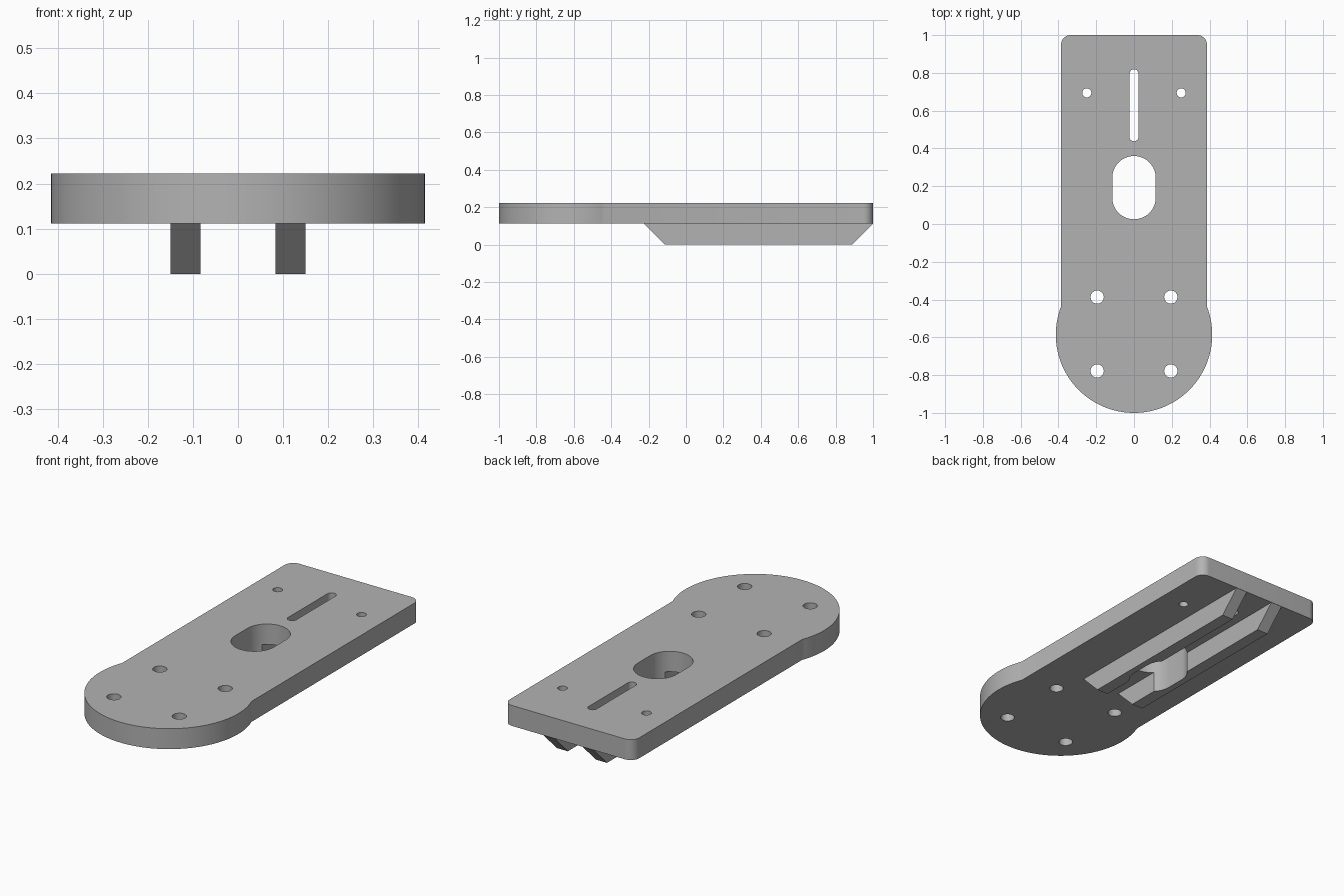
import bpy, bmesh
from math import sin, cos, pi, asin, sqrt, radians

if "Cube" in bpy.data.objects:
    bpy.data.objects.remove(bpy.data.objects["Cube"])

TOP, UNDERSIDE = 0.222, 0.112
HALF_W, HEAD_R, CORNER = 0.386, 0.414, 0.05
HEAD_Y = HEAD_R - 1

grey = bpy.data.materials.new("plain grey")
grey.use_nodes = True
colour = (0.45, 0.45, 0.45, 1)
grey.diffuse_color = colour
grey.node_tree.nodes["Principled BSDF"].inputs["Base Color"].default_value = colour


def arc(cx, cy, r, a0, a1, n):
    return [(cx + r * cos(a0 + (a1 - a0) * i / n), cy + r * sin(a0 + (a1 - a0) * i / n))
            for i in range(n + 1)]


def extrude(name, points, depth):
    """Closed prism from a loop of 3D points swept along a vector."""
    bm = bmesh.new()
    face = bm.faces.new([bm.verts.new(p) for p in points])
    swept = bmesh.ops.extrude_face_region(bm, geom=[face])["geom"]
    bmesh.ops.translate(bm, vec=depth, verts=[v for v in swept if isinstance(v, bmesh.types.BMVert)])
    bmesh.ops.recalc_face_normals(bm, faces=bm.faces)
    mesh = bpy.data.meshes.new(name)
    bm.to_mesh(mesh)
    bm.free()
    mesh.materials.append(grey)
    obj = bpy.data.objects.new(name, mesh)
    bpy.context.collection.objects.link(obj)
    return obj


def slot_cutter(x, y0, y1, r):
    """Tall cutter; a round hole when y0 equals y1."""
    loop = arc(x, y1, r, 0, pi, 24)
    end = arc(x, y0, r, pi, 2 * pi, 24)
    loop += end if y1 > y0 else end[1:-1]
    return extrude("hole_cutter", [(px, py, -0.1) for px, py in loop], (0, 0, 0.5))


# Plate outline: round head at the front, rounded corners at the back
join = asin(sqrt(HEAD_R ** 2 - HALF_W ** 2) / HEAD_R)
outline = arc(0, HEAD_Y, HEAD_R, -pi - join, join, 96)
outline += arc(HALF_W - CORNER, 1 - CORNER, CORNER, 0, pi / 2, 12)
outline += arc(CORNER - HALF_W, 1 - CORNER, CORNER, pi / 2, pi, 12)
plate = extrude("base_plate", [(x, y, UNDERSIDE) for x, y in outline], (0, 0, TOP - UNDERSIDE))

# Two rails with sloped ends under the plate
rail_side = [(-0.225, UNDERSIDE), (-0.113, 0), (0.887, 0), (0.999, UNDERSIDE)]
rails = [extrude(name, [(x, y, z) for y, z in rail_side], (0.067, 0, 0))
         for name, x in (("left_rail", 0.083), ("right_rail", -0.15))]

# Holes: large oval, narrow slot, four bolt holes and two pilot holes
oval = slot_cutter(0, 0.14, 0.245, 0.115)
holes = [oval, slot_cutter(0, 0.462, 0.795, 0.024)]
for side in (-1, 1):
    holes += [slot_cutter(side * 0.195, y, y, 0.035) for y in (-0.778, -0.387)]
    holes.append(slot_cutter(side * 0.25, 0.694, 0.694, 0.024))

for obj, cutters in [(plate, holes)] + [(rail, [oval]) for rail in rails]:
    for cutter in cutters:
        mod = obj.modifiers.new("hole", "BOOLEAN")
        mod.operation, mod.solver, mod.object = "DIFFERENCE", "EXACT", cutter
    bpy.context.view_layer.update()
    cut = bpy.data.meshes.new_from_object(obj.evaluated_get(bpy.context.evaluated_depsgraph_get()))
    obj.modifiers.clear()
    obj.data = cut

for cutter in holes:
    bpy.data.objects.remove(cutter)

# Smooth the curved walls, keep the rims sharp
bpy.ops.object.select_all(action="DESELECT")
for obj in [plate] + rails:
    obj.select_set(True)
    bpy.context.view_layer.objects.active = obj
bpy.ops.object.shade_smooth_by_angle(angle=radians(25))
